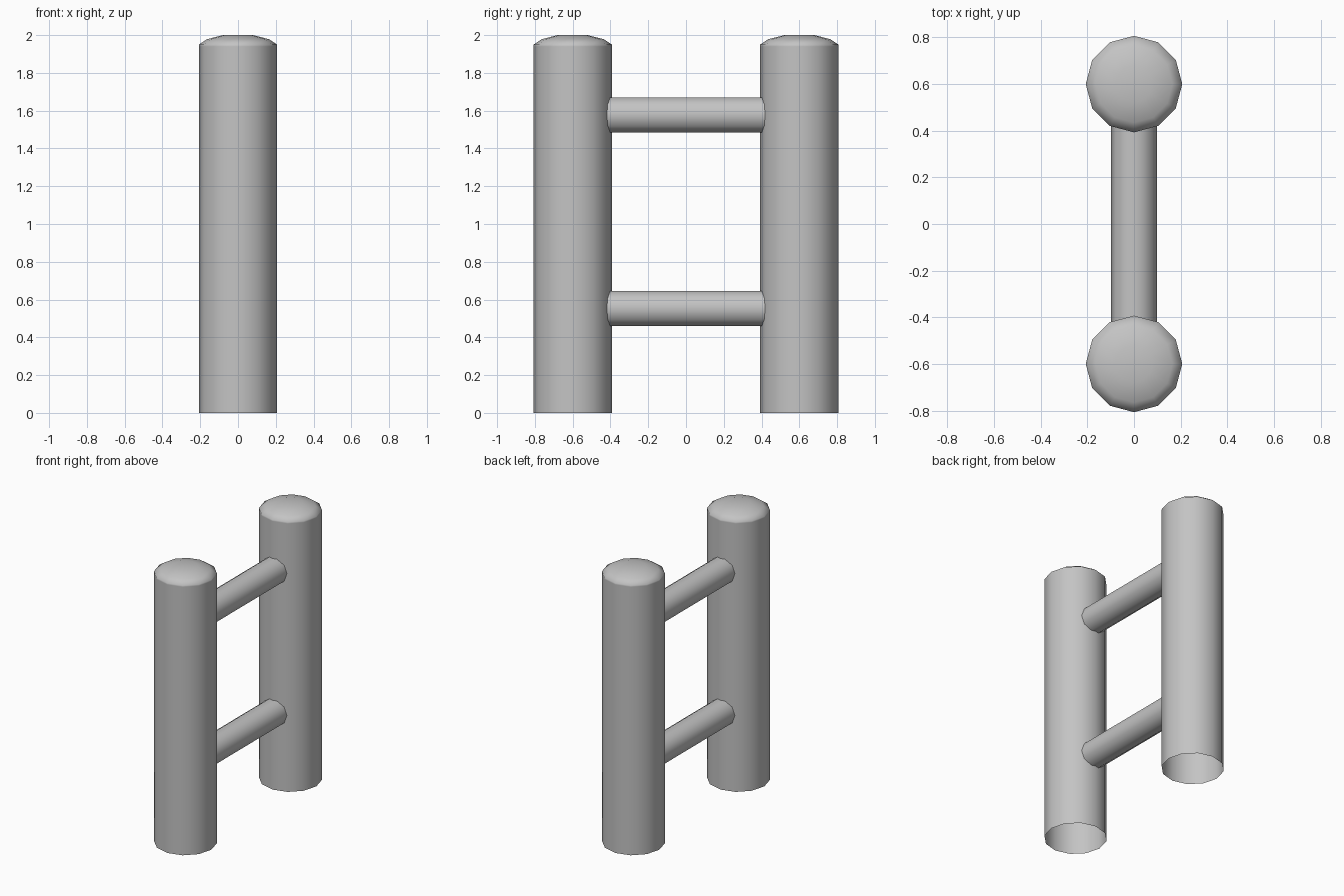
import bpy
import bmesh
import math

cube = bpy.data.objects.get("Cube")
if cube:
    bpy.data.objects.remove(cube, do_unlink=True)

# Single grey finish
grey = bpy.data.materials.new("plain_grey")
grey.use_nodes = True
colour = (0.55, 0.55, 0.55, 1)
grey.diffuse_color = colour
grey.node_tree.nodes["Principled BSDF"].inputs["Base Color"].default_value = colour


def turned_part(name, profile, sides, location, tilt=0, capped=False):
    """Sweep (radius, height) rings about z, optionally closing the top."""
    bm = bmesh.new()
    rings = []
    for radius, height in profile:
        angles = [2 * math.pi * i / sides for i in range(sides)]
        rings.append([bm.verts.new((radius * math.cos(a), radius * math.sin(a), height))
                      for a in angles])
    for low, high in zip(rings, rings[1:]):
        for i in range(sides):
            j = (i + 1) % sides
            bm.faces.new((low[i], low[j], high[j], high[i]))
    if capped:
        bm.faces.new(rings[-1])
    mesh = bpy.data.meshes.new(name)
    bm.to_mesh(mesh)
    bm.free()
    mesh.materials.append(grey)
    obj = bpy.data.objects.new(name, mesh)
    bpy.context.collection.objects.link(obj)
    obj.location = location
    obj.rotation_euler.x = tilt
    bpy.ops.object.select_all(action="DESELECT")
    obj.select_set(True)
    bpy.context.view_layer.objects.active = obj
    bpy.ops.object.shade_smooth_by_angle(angle=math.radians(70))
    return obj


# Upright posts: hollow base, shallow domed top
post_profile = [(0.207, 0), (0.207, 1.94), (0.207, 1.95),
                (0.165, 1.978), (0.08, 2.0)]
for name, y in (("front_post", -0.6), ("back_post", 0.6)):
    turned_part(name, post_profile, 12, (0, y, 0), capped=True)

# Horizontal rungs running into both posts
rung_profile = [(0.098, -0.45), (0.098, 0.45)]
for name, z in (("lower_rung", 0.552), ("upper_rung", 1.577)):
    turned_part(name, rung_profile, 10, (0, 0, z), tilt=math.pi / 2)
